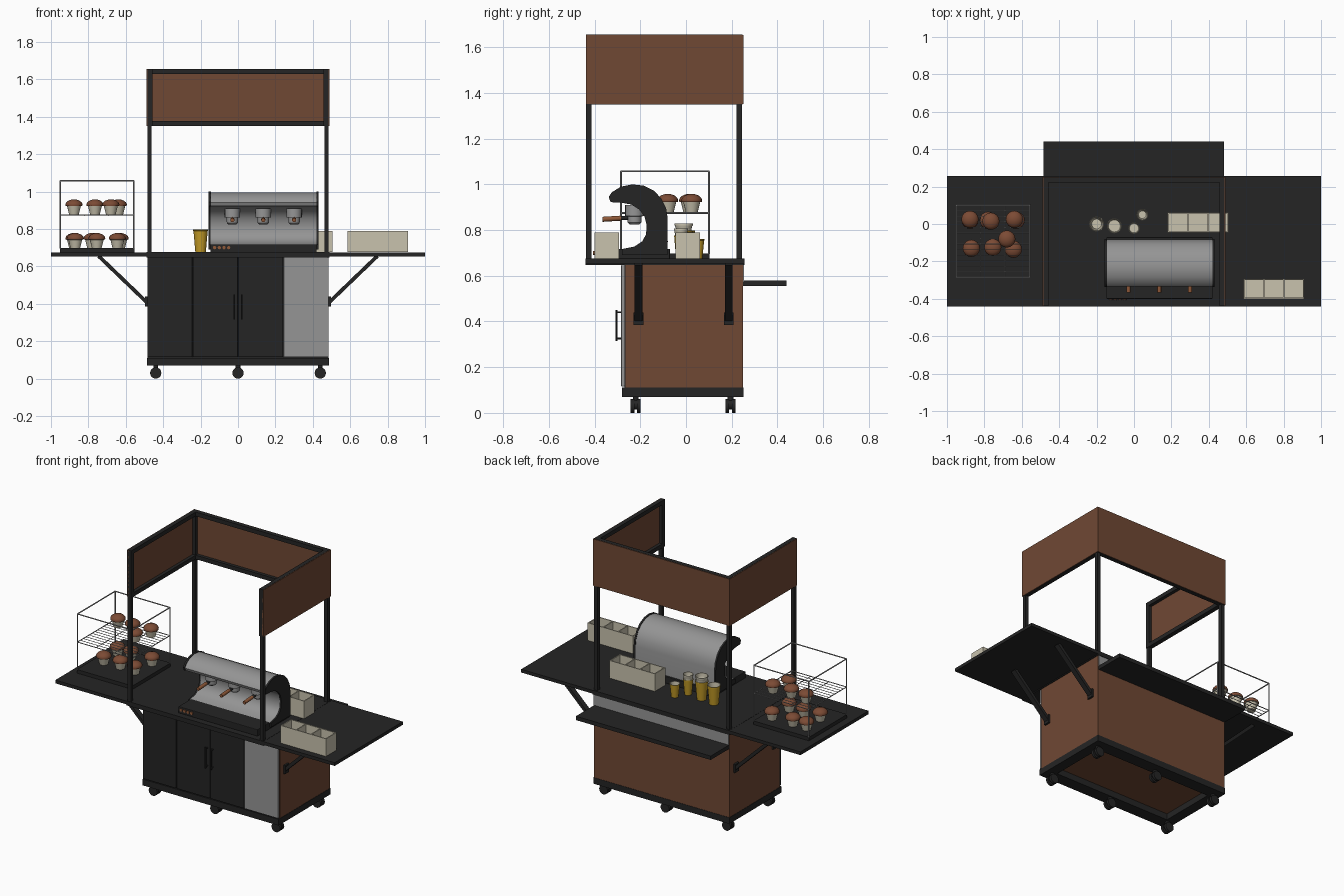
import bpy, bmesh, math
from mathutils import Vector, Matrix

if "Cube" in bpy.data.objects:
    bpy.data.objects.remove(bpy.data.objects["Cube"])

def mat(name, r, g, b):
    m = bpy.data.materials.new(name)
    m.diffuse_color = (r, g, b, 1)
    m.use_nodes = True
    m.node_tree.nodes["Principled BSDF"].inputs["Base Color"].default_value = m.diffuse_color
    return m

BLACK = mat("black", 0.018, 0.018, 0.018)
BROWN = mat("panel_brown", 0.16, 0.065, 0.034)
STEEL = mat("steel_grey", 0.30, 0.30, 0.30)
CREAM = mat("cream", 0.58, 0.54, 0.42)
YELLOW = mat("mustard_yellow", 0.55, 0.33, 0.02)
MUFFIN = mat("muffin_brown", 0.20, 0.07, 0.035)
WOOD = mat("handle_wood", 0.28, 0.10, 0.04)

def finish(name, bm, mats, smooth=False):
    bmesh.ops.recalc_face_normals(bm, faces=bm.faces)
    me = bpy.data.meshes.new(name)
    bm.to_mesh(me)
    bm.free()
    for m in mats:
        me.materials.append(m)
    ob = bpy.data.objects.new(name, me)
    bpy.context.collection.objects.link(ob)
    if smooth:
        bpy.ops.object.select_all(action='DESELECT')
        ob.select_set(True)
        bpy.context.view_layer.objects.active = ob
        bpy.ops.object.shade_smooth_by_angle(angle=math.radians(40))
    return ob

def add_box(bm, x0, x1, y0, y1, z0, z1):
    m = Matrix.Translation(((x0+x1)/2, (y0+y1)/2, (z0+z1)/2)) @ Matrix.Diagonal((x1-x0, y1-y0, z1-z0, 1))
    bmesh.ops.create_cube(bm, size=1, matrix=m)

def boxes(name, m, *dims, bevel=0):
    bm = bmesh.new()
    for d in dims:
        add_box(bm, *d)
    ob = finish(name, bm, [m])
    if bevel:
        b = ob.modifiers.new("bevel", 'BEVEL')
        b.width, b.segments = bevel, 2
    return ob

def add_rod(bm, a, b, r, n=6, r2=None):
    a, b = Vector(a), Vector(b)
    d = b - a
    m = Matrix.Translation((a+b)/2) @ d.to_track_quat('Z', 'Y').to_matrix().to_4x4()
    bmesh.ops.create_cone(bm, cap_ends=True, segments=n, radius1=r, radius2=r if r2 is None else r2,
                          depth=d.length, matrix=m)

def rods(name, m, items, n=6):
    bm = bmesh.new()
    for a, b, r in items:
        add_rod(bm, a, b, r, n)
    return finish(name, bm, [m], True)

def lathe(name, prof, mats, loc, n=20):
    # prof: (radius, height, material of the band up to the next point)
    bm = bmesh.new()
    rings = [[bm.verts.new((r*math.cos(2*math.pi*i/n), r*math.sin(2*math.pi*i/n), z)) for i in range(n)]
             for r, z, _ in prof]
    for k in range(len(prof)-1):
        for i in range(n):
            j = (i+1) % n
            f = bm.faces.new((rings[k][i], rings[k][j], rings[k+1][j], rings[k+1][i]))
            f.material_index = prof[k][2]
    for ring, mi in ((rings[0], prof[0][2]), (rings[-1], prof[-1][2])):
        bm.faces.new(ring).material_index = mi
    ob = finish(name, bm, mats, True)
    ob.location = loc
    return ob

def extrude_x(name, prof, x0, x1, m):
    bm = bmesh.new()
    f = bm.faces.new([bm.verts.new((x0, y, z)) for y, z in prof])
    r = bmesh.ops.extrude_face_region(bm, geom=[f])
    bmesh.ops.translate(bm, vec=(x1-x0, 0, 0), verts=[v for v in r["geom"] if isinstance(v, bmesh.types.BMVert)])
    return finish(name, bm, [m], True)

# Cabinet
boxes("cabinet_body", BROWN, (-0.485, 0.485, -0.265, 0.25, 0.11, 0.65))
boxes("cabinet_front", BLACK, (-0.484, 0.484, -0.27, -0.264, 0.11, 0.65))
for i, x in enumerate((-0.485, -0.2425, 0, 0.2425)):
    boxes("front_door", STEEL if i == 3 else BLACK,
          (x+0.001, x+0.2415, -0.284, -0.268, 0.115, 0.648), bevel=0.004)
for x in (-0.02, 0.02):
    rods("door_handle", BLACK, [((x, -0.304, 0.315), (x, -0.304, 0.45), 0.005),
                                ((x, -0.304, 0.325), (x, -0.28, 0.325), 0.004),
                                ((x, -0.304, 0.44), (x, -0.28, 0.44), 0.004)], 8)
boxes("base_frame", BLACK, (-0.487, 0.487, -0.28, -0.2, 0.07, 0.11), (-0.487, 0.487, 0.17, 0.252, 0.07, 0.11),
      (-0.487, -0.42, -0.2, 0.17, 0.07, 0.11), (0.42, 0.487, -0.2, 0.17, 0.07, 0.11))
boxes("back_splash", STEEL, (-0.483, 0.483, 0.249, 0.254, 0.575, 0.65))
boxes("back_shelf", BLACK, (-0.485, 0.48, 0.25, 0.44, 0.555, 0.58))

# Casters
for x in (-0.44, 0, 0.44):
    for y in (-0.22, 0.195):
        rods("caster", BLACK, [((x, y-0.022, 0.03), (x, y-0.006, 0.03), 0.03),
                               ((x, y+0.006, 0.03), (x, y+0.022, 0.03), 0.03),
                               ((x, y-0.008, 0.036), (x, y+0.008, 0.036), 0.022),
                               ((x, y, 0.04), (x, y, 0.075), 0.013)], 20)

# Counter, side leaves and their braces
boxes("counter_top", BLACK, (-0.49, 0.49, -0.44, 0.257, 0.648, 0.676))
for s, side in ((-1, "left"), (1, "right")):
    a, b = sorted((s*0.49, s*1.0))
    boxes(side + "_leaf", BLACK, (a, b, -0.44, 0.257, 0.654, 0.675))
    for y in (-0.208, 0.187):
        bm = bmesh.new()
        top, low = Vector((s*0.745, y, 0.655)), Vector((s*0.49, y, 0.41))
        d = top - low
        bmesh.ops.create_cube(bm, size=1, matrix=Matrix.Translation((top+low)/2)
                              @ Matrix.Rotation(-math.atan2(d.z, d.x), 4, 'Y')
                              @ Matrix.Diagonal((d.length, 0.034, 0.02, 1)))
        a, b = sorted((s*0.484, s*0.497))
        add_box(bm, a, b, y-0.021, y+0.021, 0.385, 0.44)
        finish(side + "_brace", bm, [BLACK])

# Canopy: posts, framed panels on back and both sides
for s in (-1, 1):
    a, b = sorted((s*0.462, s*0.485))
    for y in (-0.437, 0.222):
        boxes("canopy_post", BLACK, (a, b, y, y+0.024, 0.67, 1.4))
    a, b = sorted((s*0.458, s*0.485))
    boxes("side_panel_frame", BLACK, (a, b, -0.438, 0.248, 1.35, 1.376), (a, b, -0.438, 0.248, 1.629, 1.655),
          (a, b, -0.438, -0.411, 1.376, 1.629), (a, b, 0.221, 0.248, 1.376, 1.629))
    a, b = sorted((s*0.479, s*0.489))
    boxes("side_panel", BROWN, (a, b, -0.438, 0.252, 1.351, 1.654))
boxes("back_panel_frame", BLACK, (-0.458, 0.458, 0.221, 0.248, 1.35, 1.376),
      (-0.458, 0.458, 0.221, 0.248, 1.629, 1.655))
boxes("back_panel", BROWN, (-0.488, 0.488, 0.242, 0.252, 1.351, 1.654))

# Coffee machine
arc = [(-0.28, 0.69), (-0.08, 0.69), (-0.08, 0.85), (-0.087, 0.895), (-0.108, 0.938), (-0.14, 0.972),
       (-0.185, 0.994), (-0.235, 1.0), (-0.285, 0.99), (-0.325, 0.965), (-0.338, 0.945), (-0.33, 0.922),
       (-0.285, 0.92), (-0.24, 0.912), (-0.205, 0.89), (-0.182, 0.86), (-0.172, 0.82), (-0.175, 0.78),
       (-0.192, 0.75), (-0.225, 0.728), (-0.28, 0.717)]
extrude_x("machine_shell", [(y + (0.003 if y < -0.3 else 0) - (0.003 if y > -0.1 else 0), z - (0.004 if z > 0.93 else 0))
                            for y, z in arc], -0.147, 0.42, STEEL)
for x in (-0.157, 0.419):
    extrude_x("machine_side", arc, x, x+0.012, BLACK)
boxes("machine_base", BLACK, (-0.147, 0.42, -0.4, -0.07, 0.674, 0.718), bevel=0.004)
rods("machine_buttons", WOOD, [((x, -0.406, 0.70), (x, -0.395, 0.70), 0.009) for x in (-0.125, -0.1, -0.075, -0.05)], 12)
for x in (-0.03, 0.135, 0.3):
    lathe("brew_head", [(0.022, 0, 0), (0.03, 0.008, 0), (0.031, 0.035, 0), (0.041, 0.036, 0), (0.041, 0.085, 0)],
          [STEEL], (x, -0.225, 0.825))
    rods("brew_handle", WOOD, [((x, -0.365, 0.847), (x, -0.285, 0.852), 0.011)], 12)
    rods("brew_handle_collar", BLACK, [((x, -0.287, 0.852), (x, -0.25, 0.853), 0.009)], 12)

# Cups, two of them as stacks
for x, y, r, h, stack in ((-0.2, 0, 0.04, 0.122, 0), (-0.105, -0.01, 0.04, 0.122, 1),
                          (0.0, -0.022, 0.031, 0.1, 1), (0.045, 0.05, 0.031, 0.085, 0)):
    lathe("cup", [(r*0.7, 0, 0), (r*0.95, h*0.93, 0), (r, h*0.94, 0), (r, h, 1), (r*0.9, h, 1), (r*0.66, 0.01, 1)],
          [YELLOW, CREAM], (x, y, 0.676))
    if stack:
        lathe("stacked_cup", [(r*0.8, 0, 0), (r*0.95, 0.022, 0), (r, 0.023, 0), (r, 0.03, 0), (r*0.9, 0.03, 0),
                              (r*0.7, -0.06, 0)], [CREAM], (x, y, 0.676+h))

# Open boxes with three compartments
for name, x0, y0 in (("front_condiment_box", 0.585, -0.4), ("rear_condiment_box", 0.18, -0.045)):
    w, d, z0, z1, t = 0.325, 0.107, 0.676, 0.79, 0.006
    boxes(name, CREAM, (x0, x0+w, y0, y0+d, z0, z0+t), (x0, x0+w, y0, y0+t, z0, z1), (x0, x0+w, y0+d-t, y0+d, z0, z1),
          *[(x0+k*(w-t)/3, x0+k*(w-t)/3+t, y0+t, y0+d-t, z0, z1) for k in range(4)])

# Muffin display
X0, X1, Y0, Y1, Z0, ZS, Z1 = -0.95, -0.557, -0.285, 0.1, 0.695, 0.875, 1.057
boxes("display_base", BLACK, (X0-0.003, X1+0.003, Y0-0.003, Y1+0.003, 0.674, 0.698))
corners = [(X0, Y0), (X1, Y0), (X1, Y1), (X0, Y1)]
wires = [((x, y, Z0), (x, y, Z1), 0.004) for x, y in corners]
for z, r in ((Z1, 0.004), (ZS, 0.003)):
    wires += [((*corners[i], z), (*corners[(i+1) % 4], z), r) for i in range(4)]
rods("display_frame", STEEL, wires)
rods("display_rack", STEEL, [((X0, Y0+(Y1-Y0)*k/13, ZS), (X1, Y0+(Y1-Y0)*k/13, ZS), 0.002) for k in range(1, 13)]
     + [((x, Y0, ZS-0.003), (x, Y1, ZS-0.003), 0.002) for x in (-0.82, -0.69)])
upper = [(-0.877, 0.025), (-0.765, 0.015), (-0.64, 0.025), (-0.68, -0.08)]
lower = [(-0.87, -0.13), (-0.755, -0.125), (-0.645, -0.135), (-0.877, 0.02), (-0.78, 0.02), (-0.63, 0.02)]
for spots, z in ((upper, ZS+0.003), (lower, 0.698)):
    for x, y in spots:
        lathe("muffin", [(0.026, 0, 0), (0.037, 0.044, 0), (0.044, 0.045, 1), (0.046, 0.053, 1), (0.041, 0.064, 1),
                         (0.03, 0.073, 1), (0.014, 0.079, 1), (0.004, 0.08, 1)], [CREAM, MUFFIN], (x, y, z), 16)
